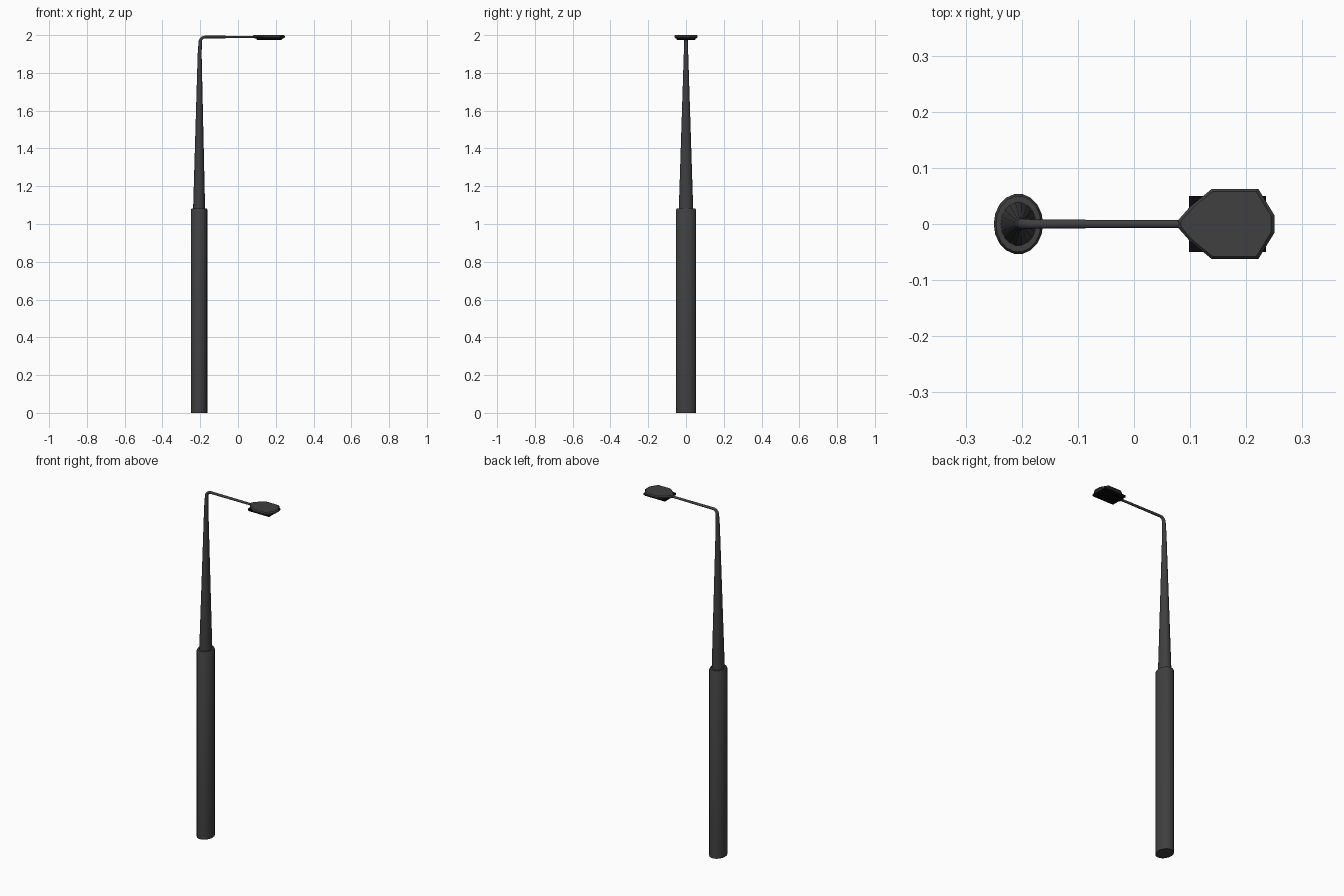
import bpy, bmesh
from math import sin, cos, pi, radians

if "Cube" in bpy.data.objects:
    bpy.data.objects.remove(bpy.data.objects["Cube"])

SIDES = 18
PX = -0.206  # pole axis


def material(name, rgb):
    m = bpy.data.materials.new(name)
    m.diffuse_color = (*rgb, 1)
    m.use_nodes = True
    m.node_tree.nodes["Principled BSDF"].inputs["Base Color"].default_value = m.diffuse_color
    return m


GREY = material("dark_grey", (0.05, 0.05, 0.05))
BLACK = material("black", (0.003, 0.003, 0.003))


def loft(name, rings, mat, smooth=False):
    """Skin a list of equal-length point rings and cap both ends."""
    bm = bmesh.new()
    loops = [[bm.verts.new(p) for p in ring] for ring in rings]
    n = len(loops[0])
    for a, b in zip(loops, loops[1:]):
        for i in range(n):
            j = (i + 1) % n
            bm.faces.new((a[i], a[j], b[j], b[i]))
    bm.faces.new(loops[0])
    bm.faces.new(loops[-1])
    bmesh.ops.recalc_face_normals(bm, faces=bm.faces)
    me = bpy.data.meshes.new(name)
    bm.to_mesh(me)
    bm.free()
    ob = bpy.data.objects.new(name, me)
    bpy.context.collection.objects.link(ob)
    me.materials.append(mat)
    if smooth:
        bpy.context.view_layer.objects.active = ob
        ob.select_set(True)
        bpy.ops.object.shade_smooth_by_angle(angle=radians(35))
        ob.select_set(False)
    return ob


def oval(x, z, rx, ry, tilt=0):
    """Oval ring whose axis leans from +z (0) towards +x (90)."""
    t = radians(tilt)
    return [(x + rx * cos(u) * cos(t), ry * sin(u), z - rx * cos(u) * sin(t))
            for u in (2 * pi * i / SIDES for i in range(SIDES))]


# Thick lower pole with a small shoulder
loft("lower_pole", [oval(PX, 0, 0.044, 0.054), oval(PX, 1.075, 0.044, 0.054),
                    oval(PX, 1.082, 0.040, 0.050)], GREY, True)

# Tapered upper pole, elbow and horizontal arm in one sweep
R = 0.026
rings = [oval(PX, 1.07, 0.032, 0.039), oval(PX + 0.003, 1.9, 0.0105, 0.012)]
for a in range(0, 91, 15):
    t = radians(a)
    f = a / 90
    rings.append(oval(-0.2 + R * (1 - cos(t)), 1.964 + R * sin(t),
                      0.009 - 0.002 * f, 0.010 - 0.002 * f, a))
rings.append(oval(0.11, 1.99, 0.006, 0.007, 90))
loft("upper_pole_and_arm", rings, GREY, True)

# Lamp cover: faceted outline, chamfered along top and bottom
half = [(0.25, 0.016), (0.222, 0.062), (0.138, 0.062), (0.10, 0.031), (0.078, 0.006)]
outline = half + [(x, -y) for x, y in reversed(half)]


def cover(z, s):
    return [(0.165 + (x - 0.165) * s, y * s, z) for x, y in outline]


loft("lamp_cover", [cover(1.983, 0.90), cover(1.988, 1), cover(1.994, 1),
                    cover(2.0, 0.93)], GREY)

# Light box under the cover
def box(z, inset):
    return [(x, y, z) for x, y in ((0.098 + inset, -0.05 + inset), (0.235 - inset, -0.05 + inset),
                                   (0.235 - inset, 0.05 - inset), (0.098 + inset, 0.05 - inset))]


loft("light_box", [box(1.973, 0.006), box(1.979, 0), box(1.989, 0)], BLACK)
